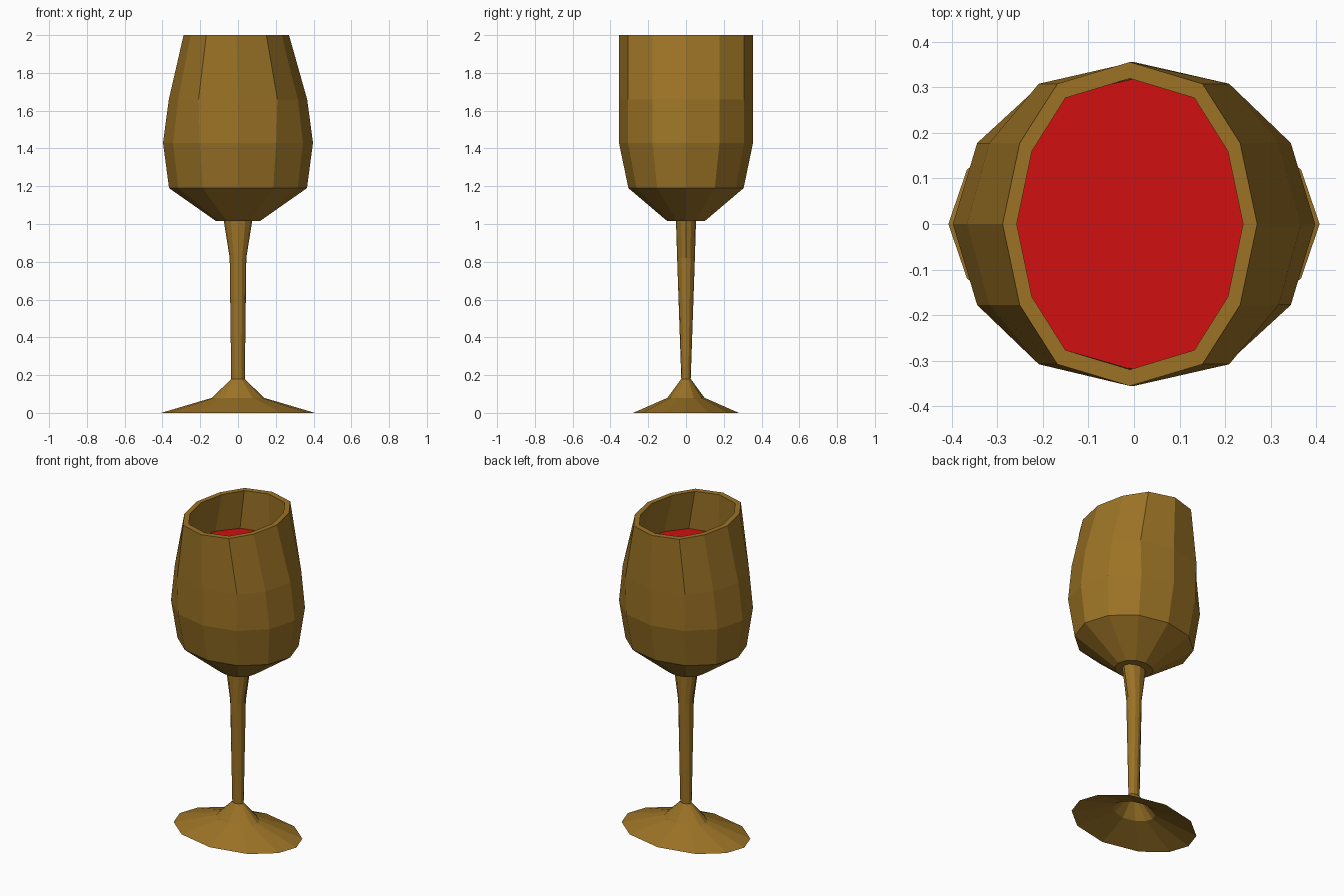
import bpy, bmesh, math

if "Cube" in bpy.data.objects:
    bpy.data.objects.remove(bpy.data.objects["Cube"])


def material(name, rgb):
    m = bpy.data.materials.new(name)
    m.diffuse_color = (*rgb, 1)
    m.use_nodes = True
    m.node_tree.nodes["Principled BSDF"].inputs["Base Color"].default_value = m.diffuse_color
    return m


BROWN = material("amber brown", (0.33, 0.171, 0.019))
RED = material("wine red", (0.63, 0.005, 0.005))

ROUND = ((0.866, 0.5), (0.51, 0.866))      # regular twelve-sided quarter
TAPERED = ((0.866, 0.5), (0.57, 0.866))    # squarer quarter for the upper bowl
FOOT = ((0.90, 0.425), (0.57, 0.82))       # pointed quarter for the foot


def outline(z, rx, ry, quarter=ROUND, cx=0.0):
    """Twelve points round an oval, from a mirrored quarter."""
    (a, b), (c, d) = quarter
    q = [(1, 0), (a, b), (c, d), (0, 1)]
    half = q + [(-x, y) for x, y in q[2:0:-1]]
    full = half + [(-x, -y) for x, y in half]
    return [(cx + rx * x, ry * y, z) for x, y in full]


def loft(name, rings, mat, cap_start=False, cap_end=False):
    """Skin a stack of outlines with flat quads."""
    bm = bmesh.new()
    loops = [[bm.verts.new(p) for p in outline(*r)] for r in rings]
    n = len(loops[0])
    for lo, hi in zip(loops, loops[1:]):
        for i in range(n):
            j = (i + 1) % n
            bm.faces.new((lo[i], lo[j], hi[j], hi[i]))
    if cap_start:
        bm.faces.new(loops[0][::-1])
    if cap_end:
        bm.faces.new(loops[-1])
    me = bpy.data.meshes.new(name)
    bm.to_mesh(me)
    bm.free()
    me.materials.append(mat)
    ob = bpy.data.objects.new(name, me)
    bpy.context.collection.objects.link(ob)
    return ob


# Foot: open flared shell, hollow underneath
loft("foot", [(0.0, 0.407, 0.28, FOOT), (0.08, 0.137, 0.098, FOOT),
              (0.18, 0.036, 0.025)], BROWN)

# Stem
loft("stem", [(0.18, 0.036, 0.025), (0.82, 0.044, 0.047),
              (1.016, 0.075, 0.053)], BROWN)

# Bowl: outer wall, flat rim, then inner wall down to its floor
loft("bowl", [(1.016, 0.117, 0.10), (1.19, 0.365, 0.305),
              (1.43, 0.397, 0.355), (1.66, 0.366, 0.355, TAPERED),
              (2.0, 0.279, 0.355, TAPERED, -0.009),
              (2.0, 0.248, 0.319, TAPERED, -0.009),
              (1.66, 0.333, 0.319, TAPERED), (1.43, 0.362, 0.319),
              (1.21, 0.332, 0.272), (1.05, 0.10, 0.085)],
     BROWN, cap_start=True, cap_end=True)

# Wine: liquid filling the bowl, just inside its wall
loft("wine", [(1.06, 0.105, 0.09), (1.21, 0.325, 0.266),
              (1.43, 0.358, 0.315), (1.66, 0.329, 0.317, TAPERED),
              (1.755, 0.308, 0.318, TAPERED, -0.003)],
     RED, cap_start=True, cap_end=True)
